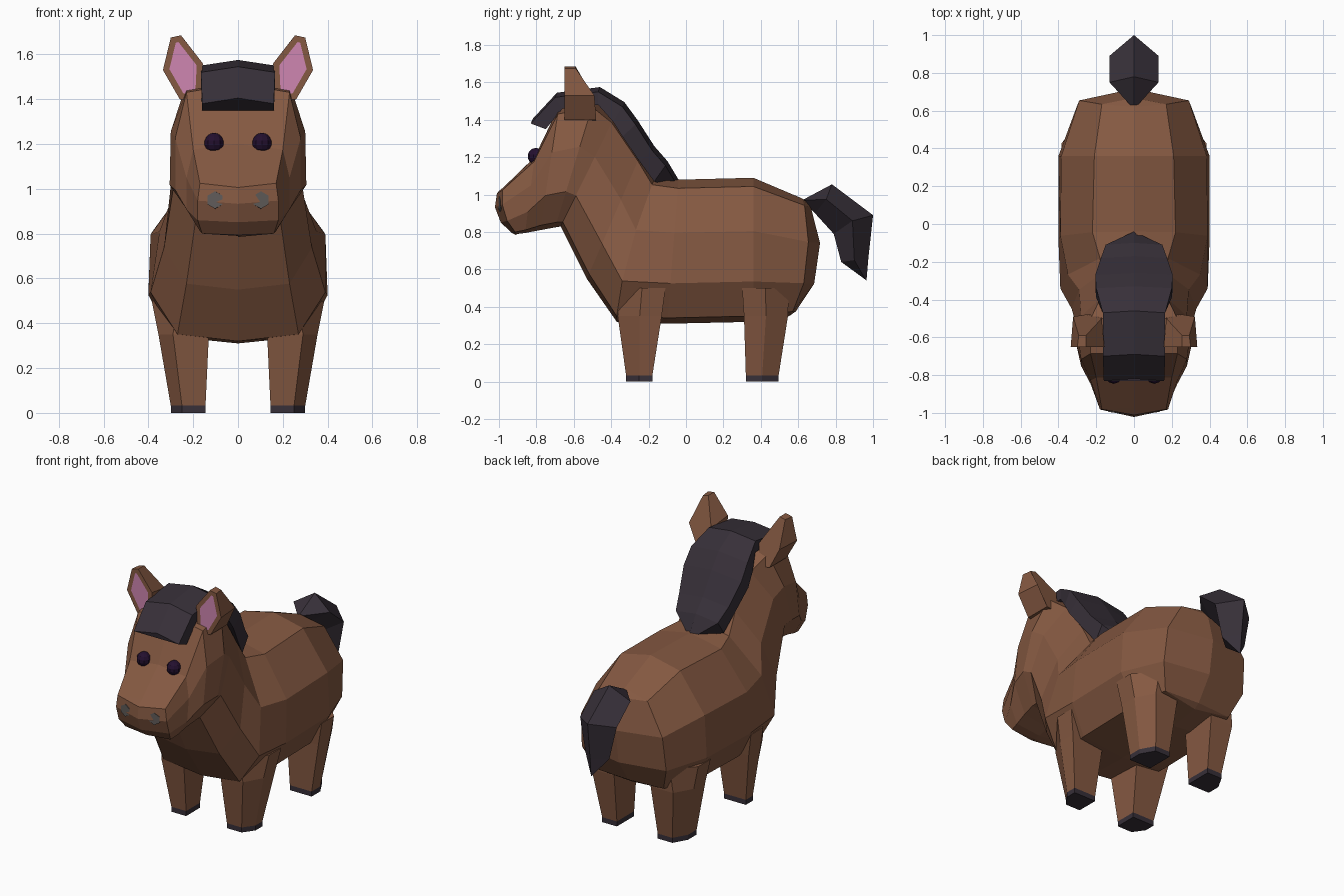
import bpy, bmesh, math
from mathutils import Vector

if "Cube" in bpy.data.objects:
    bpy.data.objects.remove(bpy.data.objects["Cube"])


def material(name, rgb):
    m = bpy.data.materials.new(name)
    m.diffuse_color = (*rgb, 1)
    m.use_nodes = True
    m.node_tree.nodes["Principled BSDF"].inputs["Base Color"].default_value = m.diffuse_color
    return m


BROWN = material("brown coat", (0.235, 0.100, 0.054))
DARK = material("dark hair", (0.038, 0.029, 0.040))
PINK = material("pink inner ear", (0.62, 0.24, 0.44))
EYE = material("eye black", (0.017, 0.005, 0.028))
GREY = material("nostril grey", (0.115, 0.105, 0.10))


def finish(bm, name, *mats):
    bmesh.ops.remove_doubles(bm, verts=bm.verts, dist=0.0005)
    bmesh.ops.recalc_face_normals(bm, faces=bm.faces)
    me = bpy.data.meshes.new(name)
    bm.to_mesh(me)
    bm.free()
    for m in mats:
        me.materials.append(m)
    ob = bpy.data.objects.new(name, me)
    bpy.context.collection.objects.link(ob)
    return ob


def loft(rings, caps=True):
    """Skin a list of equal-length closed rings."""
    bm = bmesh.new()
    vs = [[bm.verts.new(p) for p in r] for r in rings]
    n = len(vs[0])
    for r, s in zip(vs, vs[1:]):
        for i in range(n):
            j = (i + 1) % n
            bm.faces.new((r[i], r[j], s[j], s[i]))
    if caps:
        bm.faces.new(vs[0])
        bm.faces.new(vs[-1])
    return bm


def mirrored(pts):
    """Close a half ring whose first and last points lie on x = 0."""
    return pts + [(-x, y, z) for x, y, z in pts[-2:0:-1]]


# body, neck and head: top y,z / bottom y,z / four half widths / bulge in y
T = (0, 0.06, 0.37, 0.72, 0.96, 1)
BULGE = (0, 0.3, 1, 1, 0.3, 0)
body = [
    (0.64, 0.97, 0.55, 0.35, 0, 0, 0, 0, 0.11),
    (0.62, 0.98, 0.55, 0.35, 0.17, 0.29, 0.30, 0.24, 0.06),
    (0.36, 1.09, 0.36, 0.32, 0.21, 0.385, 0.40, 0.30, 0),
    (-0.04, 1.08, -0.10, 0.31, 0.22, 0.39, 0.40, 0.30, 0),
    (-0.16, 1.10, -0.37, 0.32, 0.18, 0.35, 0.39, 0.27, -0.03),
    (-0.24, 1.22, -0.53, 0.55, 0.17, 0.29, 0.33, 0.23, 0),
    (-0.38, 1.42, -0.67, 0.83, 0.18, 0.28, 0.29, 0.19, 0),
    (-0.49, 1.51, -0.70, 0.825, 0.23, 0.30, 0.305, 0.19, 0),
    (-0.68, 1.47, -0.78, 0.81, 0.23, 0.28, 0.28, 0.18, 0),
    (-0.81, 1.20, -0.86, 0.795, 0.20, 0.23, 0.23, 0.17, 0),
    (-0.975, 1.04, -0.90, 0.79, 0.17, 0.18, 0.18, 0.16, -0.035),
    (-1.0, 1.02, -0.91, 0.785, 0, 0, 0, 0, -0.055),
]
rings = []
for ty, tz, by, bz, a, b, c, d, bow in body:
    rings.append(mirrored([(w, ty + (by - ty) * t + bow * k, tz + (bz - tz) * t)
                           for w, t, k in zip((0, a, b, c, d, 0), T, BULGE)]))
finish(loft(rings, caps=False), "body", BROWN)


# legs: tapered with one bevelled outer corner, hoof at the foot
def leg_ring(sx, y0, y1, xi, xm, xo, z):
    return [(sx * x, y, z) for x, y in
            ((xi, y0), (xm, y0), (xo, (y0 + y1) / 2), (xo, y1), (xi, y1))]


LEGS = {"front": ((-0.32, -0.18), (-0.365, -0.13), (-0.36, -0.11)),
        "rear": ((0.495, 0.32), (0.545, 0.31), (0.55, 0.30))}
for end, (foot, knee, hip) in LEGS.items():
    for side, sx in (("left", 1), ("right", -1)):
        low = leg_ring(sx, *foot, 0.145, 0.25, 0.30, 0)
        hoof = leg_ring(sx, *foot, 0.145, 0.25, 0.30, 0.032)
        finish(loft([low, hoof]), f"{end}_{side}_hoof", DARK)
        top = leg_ring(sx, *knee, 0.13, 0.29, 0.355, 0.35)
        inner = leg_ring(sx, *hip, 0.14, 0.27, 0.385, 0.50)
        finish(loft([hoof, top, inner]), f"{end}_{side}_leg", BROWN)

# mane: outer y,z / inner y,z / half width
mane = [
    (-0.82, 1.405, -0.75, 1.35, 0.16),
    (-0.69, 1.545, -0.66, 1.46, 0.165),
    (-0.46, 1.575, -0.47, 1.48, 0.165),
    (-0.33, 1.495, -0.39, 1.39, 0.20),
    (-0.26, 1.40, -0.34, 1.31, 0.205),
    (-0.17, 1.26, -0.25, 1.18, 0.175),
    (-0.10, 1.18, -0.17, 1.07, 0.15),
    (-0.04, 1.08, -0.10, 1.05, 0.02),
]
rings = [mirrored([(0, oy, oz), (w, oy - 0.01, oz - 0.025),
                   (w, iy, iz), (0, iy, iz)]) for oy, oz, iy, iz, w in mane]
finish(loft(rings), "mane", DARK)

# tail: top y,z / side y,z / bottom y,z / half width
tail = [
    (0.63, 0.975, 0.63, 0.97, 0.64, 0.95, 0.02),
    (0.78, 1.055, 0.75, 0.975, 0.69, 0.90, 0.13),
    (1.0, 0.89, 0.89, 0.86, 0.79, 0.79, 0.13),
    (0.975, 0.66, 0.90, 0.65, 0.83, 0.64, 0.085),
    (0.965, 0.54, 0.96, 0.545, 0.955, 0.55, 0.004),
]
rings = [mirrored([(0, ty, tz), (w, sy, sz), (0, by, bz)])
         for ty, tz, sy, sz, by, bz, w in tail]
finish(loft(rings), "tail", DARK)

# ears: front outline x,z and depth of the matching back point
ear = [(0.255, 1.685, -0.59), (0.30, 1.675, -0.59), (0.335, 1.53, -0.49),
       (0.26, 1.40, -0.48), (0.165, 1.39, -0.48), (0.157, 1.56, -0.50)]
for side, sx in (("left", 1), ("right", -1)):
    front = [(sx * x, -0.65, z) for x, z, _ in ear]
    back = [(sx * (0.25 + (x - 0.25) * 0.85), y, min(z, 1.53) if y > -0.55 else z)
            for x, z, y in ear]
    bm = loft([front, back])
    bm.normal_update()
    face = min(bm.faces, key=lambda f: f.calc_center_median().y)
    bmesh.ops.inset_region(bm, faces=[face], thickness=0.027, use_even_offset=True)
    face.material_index = 1
    finish(bm, f"{side}_ear", BROWN, PINK)

    # eye
    bm = bmesh.new()
    bmesh.ops.create_uvsphere(bm, u_segments=10, v_segments=7, radius=0.045)
    ob = finish(bm, f"{side}_eye", EYE)
    ob.location = (sx * 0.107, -0.802, 1.205)

    # nostril: hexagonal plate on the muzzle
    bm = bmesh.new()
    bmesh.ops.create_cone(bm, cap_ends=True, segments=6, radius1=0.039,
                          radius2=0.039, depth=0.009)
    ob = finish(bm, f"{side}_nostril", GREY)
    ob.rotation_mode = 'QUATERNION'
    ob.rotation_quaternion = Vector((sx * 0.15, -1, 0.0)).to_track_quat('Z', 'Y')
    ob.location = (sx * 0.102, -0.995, 0.95)
